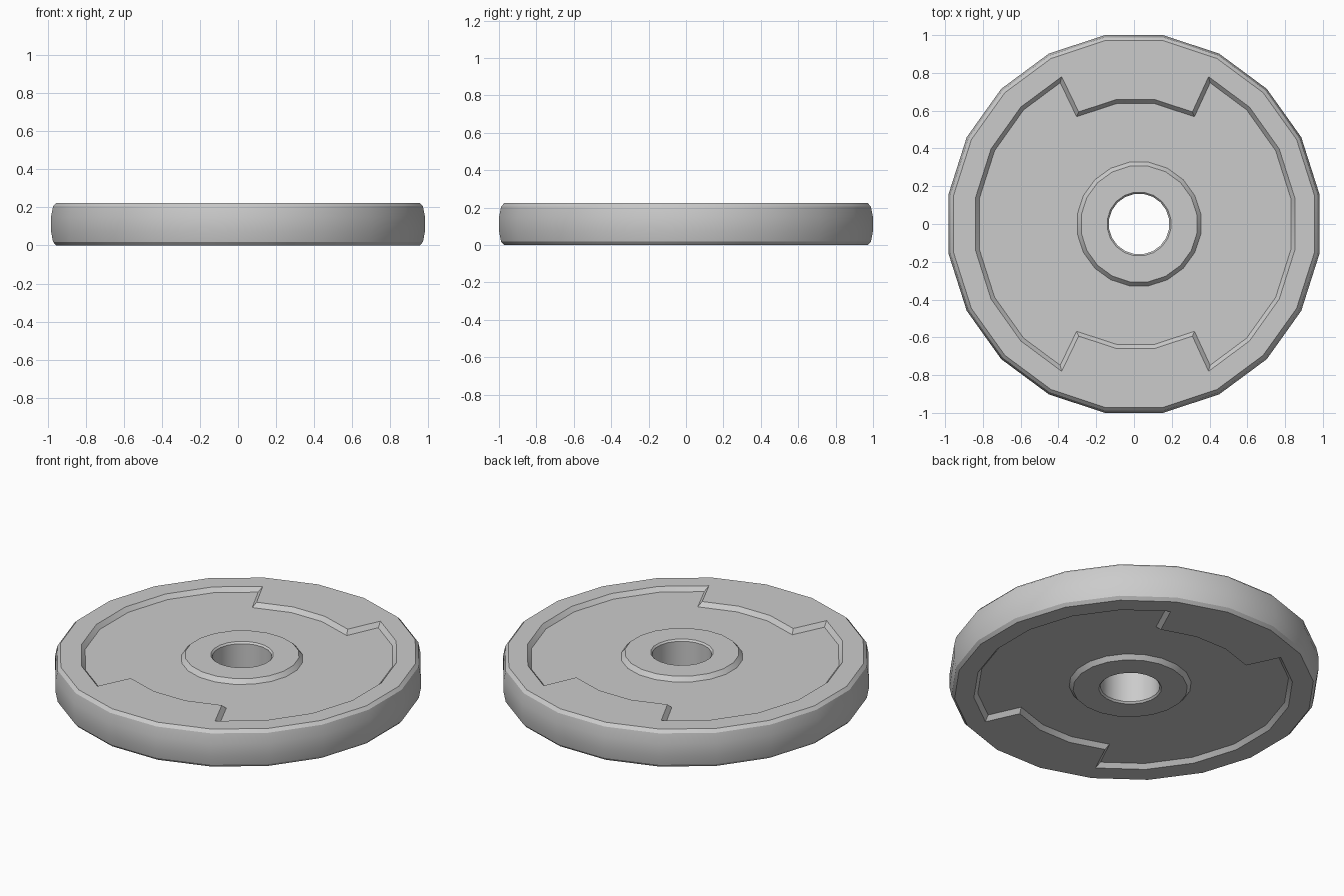
import bpy, bmesh
from math import radians, cos, sin

if "Cube" in bpy.data.objects:
    bpy.data.objects.remove(bpy.data.objects["Cube"])

SIDES, H = 20, 0.224

# Half profile, rim to bore: radius, height, x offset, x scale, y scale
half = [
    (1.000, 0.150, 0.000, 0.994, 1.012),   # outer wall
    (0.989, 0.206, 0.000, 0.994, 1.012),   # rim chamfer
    (0.972, H,     0.000, 0.994, 1.012),   # rim top
    (0.865, H,     0.006, 0.990, 1.012),   # outer recess edge
    (0.663, H,     0.008, 1.000, 1.005),   # tab edge
    (0.310, H,     0.027, 1.000, 1.000),   # hub edge
    (0.170, H,     0.027, 1.000, 1.000),   # bore edge
    (0.161, 0.214, 0.027, 1.000, 1.000),   # bore chamfer
]
profile = half + [(r, H - z, o, sx, sy) for r, z, o, sx, sy in reversed(half)]
N = len(profile)
TAB_COLUMNS = {3, 4, 5, 13, 14, 15}

bm = bmesh.new()
angles = [radians(9 + 18 * k) for k in range(SIDES)]
rings = [[bm.verts.new((o + r * sx * cos(a), r * sy * sin(a), z)) for a in angles]
         for r, z, o, sx, sy in profile]

# Skin the closed profile, collecting the recess floor on both sides
recess = []
for i in range(N):
    band = min(i, N - 2 - i)               # mirrored band number
    a, b = rings[i], rings[(i + 1) % N]
    for k in range(SIDES):
        n = (k + 1) % SIDES
        f = bm.faces.new((a[k], a[n], b[n], b[k]))
        if band == 4 or (band == 3 and k not in TAB_COLUMNS):
            recess.append(f)
bmesh.ops.recalc_face_normals(bm, faces=bm.faces)

# Sink the recess with sloped walls around rim, tabs and hub
bmesh.ops.inset_region(bm, faces=recess, thickness=0.021, depth=-0.025,
                       use_even_offset=True, use_boundary=True)

me = bpy.data.meshes.new("weight_plate")
bm.to_mesh(me)
bm.free()
plate = bpy.data.objects.new("weight_plate", me)
bpy.context.collection.objects.link(plate)
bpy.context.view_layer.objects.active = plate
plate.select_set(True)
bpy.ops.object.shade_smooth_by_angle(angle=radians(28))
